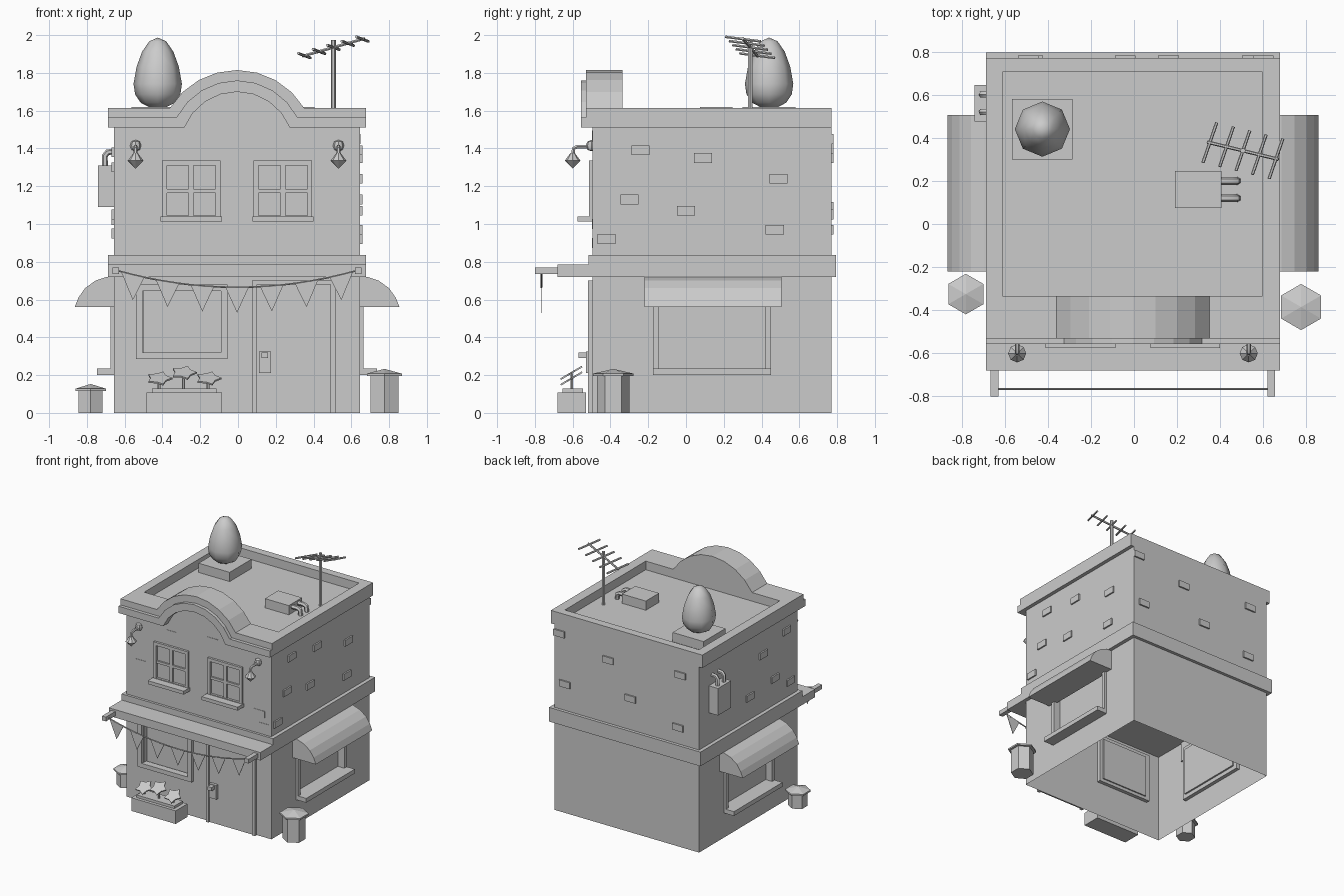
import bpy, bmesh, math
from mathutils import Vector, Matrix

if "Cube" in bpy.data.objects:
    bpy.data.objects.remove(bpy.data.objects["Cube"])

GREY = (0.6, 0.6, 0.6, 1)
mat = bpy.data.materials.new("plain_grey")
mat.use_nodes = True
mat.diffuse_color = GREY
mat.node_tree.nodes["Principled BSDF"].inputs["Base Color"].default_value = GREY
CX = -0.005                     # centre line of the building
FRONT, BACK, HALF = -0.495, 0.77, 0.652


def finish(name, bm, smooth=None):
    bmesh.ops.recalc_face_normals(bm, faces=bm.faces)
    me = bpy.data.meshes.new(name)
    bm.to_mesh(me)
    bm.free()
    me.materials.append(mat)
    ob = bpy.data.objects.new(name, me)
    bpy.context.collection.objects.link(ob)
    if smooth:
        bpy.ops.object.select_all(action='DESELECT')
        ob.select_set(True)
        bpy.context.view_layer.objects.active = ob
        bpy.ops.object.shade_smooth_by_angle(angle=math.radians(smooth))
    return ob


def boxes(name, corners):
    bm = bmesh.new()
    for a, b in corners:
        a, b = Vector(a), Vector(b)
        size = [abs(v) for v in b - a]
        m = Matrix.Translation((a + b) / 2) @ Matrix.Diagonal((*size, 1))
        bmesh.ops.create_cube(bm, size=1, matrix=m)
    return finish(name, bm)


def extrude(name, verts, faces, vec):
    bm = bmesh.new()
    vs = [bm.verts.new(v) for v in verts]
    fs = [bm.faces.new([vs[i] for i in f]) for f in faces]
    new = bmesh.ops.extrude_face_region(bm, geom=fs, use_keep_orig=True)["geom"]
    bmesh.ops.translate(bm, vec=vec, verts=[g for g in new if isinstance(g, bmesh.types.BMVert)])
    return finish(name, bm)


def lathe(name, profile, sides, loc, turn=0.0, smooth=None):
    bm = bmesh.new()
    rings = []
    for r, z in profile:
        n = sides if r else 1
        angles = [turn + math.tau * i / sides for i in range(n)]
        rings.append([bm.verts.new((loc[0] + r * math.cos(a), loc[1] + r * math.sin(a), loc[2] + z))
                      for a in angles])
    for p, q in zip(rings, rings[1:]):
        for i in range(sides):
            j = (i + 1) % sides
            quad = [p[i % len(p)], p[j % len(p)], q[j % len(q)], q[i % len(q)]]
            bm.faces.new(list(dict.fromkeys(quad)))
    for ring in (rings[0], rings[-1]):
        if len(ring) > 2:
            bm.faces.new(ring)
    return finish(name, bm, smooth)


def tube(name, paths, r):
    cu = bpy.data.curves.new(name, 'CURVE')
    cu.dimensions, cu.bevel_depth, cu.bevel_resolution, cu.use_fill_caps = '3D', r, 1, True
    for pts in paths:
        sp = cu.splines.new('POLY')
        sp.points.add(len(pts) - 1)
        for p, co in zip(sp.points, pts):
            p.co = (*co, 1)
    tmp = bpy.data.objects.new(name + "_path", cu)
    bm = bmesh.new()
    bm.from_mesh(tmp.to_mesh())
    bpy.data.objects.remove(tmp)
    return finish(name, bm, 40)


# Wall frames of reference: along the wall, height, distance outward
def front(u, z, d): return (u, FRONT - d, z)
def back(u, z, d): return (u, BACK + d, z)
def side(s): return lambda u, z, d: (CX + s * (HALF + d), u, z)


def on_wall(name, place, rects):
    return boxes(name, [(place(u0, z0, d0), place(u1, z1, d1)) for u0, u1, z0, z1, d0, d1 in rects])


def border(u0, u1, z0, z1, w, d):
    return [(u0, u0 + w, z0, z1, -.03, d), (u1 - w, u1, z0, z1, -.03, d),
            (u0 + w, u1 - w, z0, z0 + w, -.03, d), (u0 + w, u1 - w, z1 - w, z1, -.03, d)]


# Ground floor: open shell with recessed window panes
bm = bmesh.new()
L, R, TOP = CX - HALF, CX + HALF, 0.74


def shell_wall(place, u0, u1, hole=None):
    def ring(a, b, c, e, d):
        return [bm.verts.new(place(u, z, d)) for u, z in ((a, c), (b, c), (b, e), (a, e))]
    outer = ring(u0, u1, 0, TOP, 0)
    if not hole:
        bm.faces.new(outer)
        return
    loops = [outer, ring(*hole, 0), ring(*hole, -.04)]
    for p, q in zip(loops, loops[1:]):
        for i in range(4):
            j = (i + 1) % 4
            bm.faces.new((p[i], p[j], q[j], q[i]))
    bm.faces.new(loops[2])


shell_wall(front, L, R, (-.5, -.085, .31, .65))
shell_wall(back, L, R)
for s in (-1, 1):
    shell_wall(side(s), FRONT, BACK, (-.145, .42, .235, .62))
bmesh.ops.remove_doubles(bm, verts=bm.verts, dist=1e-4)
finish("ground_floor", bm)

# Shop window, door and handle
on_wall("shop_window_frame", front, border(-.54, -.055, .285, .68, .035, .025))
on_wall("door_frame", front, [(.075, .1, 0, .7, 0, .025), (.49, .515, 0, .7, 0, .025),
                              (.1, .49, .68, .7, 0, .025)])
on_wall("door", front, [(.1, .49, 0, .68, 0, .012)])
on_wall("door_handle", front, [(.11, .175, .21, .325, 0, .035), (.125, .16, .29, .32, .03, .075)])

# Side windows with sills and rounded awnings
for s, tag in ((-1, "right"), (1, "left")):
    on_wall(tag + "_window_frame", side(s), border(-.175, .45, .2, .65, .032, .018))
    on_wall(tag + "_window_sill", side(s), [(-.175, .45, .2, .235, 0, .09)])
    prof = [(.64, .56), (.64, .72), (.69, .72), (.75, .7), (.805, .66), (.84, .61), (.86, .56)]
    extrude(tag + "_awning", [(CX + s * x, -.22, z) for x, z in prof], [range(len(prof))], (0, .725, 0))

# Band between the floors, canopy and brackets
boxes("floor_band", [((CX - .682, -.515, .72), (CX + .682, .795, .835))])
boxes("front_canopy", [((CX - .682, -.68, .72), (CX + .682, -.51, .785))])
boxes("canopy_brackets", [((CX + s * .642 - .018, -.8, .735), (CX + s * .642 + .018, -.67, .77))
                          for s in (-1, 1)])


# Bunting
def sag(x): return .665 + .09 * ((x - CX) / .64) ** 2


tube("bunting_rope", [[(x, -.766, sag(x)) for x in [CX + .08 * i for i in range(-8, 9)]]], .005)
for i in range(-3, 4):
    x = CX + i * .184
    pts = [(x - .062, -.768, sag(x - .062)), (x + .062, -.768, sag(x + .062)), (x, -.768, sag(x) - .135)]
    extrude("bunting_flag", pts, [(0, 1, 2)], (0, .004, 0))

# Upper floor with roof deck and parapet
boxes("upper_floor", [((L, FRONT, .82), (R, BACK, 1.51))])
boxes("roof_deck", [((L, FRONT, 1.5), (R, BACK, 1.545))])
boxes("parapet", [((CX - .682, FRONT, 1.51), (-.61, BACK, 1.615)),
                  ((.597, FRONT, 1.51), (CX + .682, BACK, 1.615)),
                  ((-.61, .705, 1.51), (.597, BACK, 1.615)),
                  ((-.61, FRONT, 1.51), (.597, -.335, 1.615))])


# Curved gable and its two stepped mouldings
def arch(r, z, y):
    a0 = math.acos((z - 1.4) / r)
    arc = [a0 * (i / 4 - 1) for i in range(9)]
    pts = [(CX + r * math.sin(a), y, 1.4 + r * math.cos(a)) for a in arc]
    return [(CX - .682, y, z)] + pts + [(CX + .682, y, z)]


gable = arch(.415, 1.615, FRONT)[1:-1]
extrude("gable", gable, [range(len(gable))], (0, .16, 0))
levels = [(.3, 1.51), (.36, 1.565), (.415, 1.615)]
for name, k, y in (("gable_moulding", 0, -.557), ("gable_cap", 1, -.53)):
    low, high = arch(*levels[k], y), arch(*levels[k + 1], y)
    n = len(low)
    extrude(name, low + high, [(i, i + 1, n + i + 1, n + i) for i in range(n - 1)], (0, FRONT - y + .01, 0))

# Upper windows and wall lamps
for s in (-1, 1):
    c = CX + s * .243
    on_wall("upper_window", front, border(c - .155, c + .155, 1.02, 1.335, .026, .018) +
            [(c - .013, c + .013, 1.04, 1.32, 0, .014), (c - .14, c + .14, 1.165, 1.185, 0, .014)])
    on_wall("upper_window_sill", front, [(c - .162, c + .162, 1.012, 1.04, 0, .08)])
    x = CX + s * .537
    lathe("lamp_mount", [(0, -.03), (.022, -.022), (.03, 0), (.022, .022), (0, .03)], 8, (x, -.5, 1.415), 0, 40)
    tube("lamp_arm", [[(x, -.49, 1.41), (x, -.575, 1.41), (x, -.595, 1.4), (x, -.6, 1.36)]], .011)
    lathe("lamp_shade", [(0, -.042), (.042, 0), (.012, .04), (0, .04)], 8, (x, -.6, 1.335))

# Raised bricks
bricks = {
    "back": (back, .012, [(.6, 1.45), (.16, 1.35), (-.49, 1.4), (.55, 1.05), (-.04, 1.09), (-.47, .97)]),
    "left": (side(1), .012, [(-.24, 1.39), (.09, 1.35), (.49, 1.24), (-.3, 1.13), (0, 1.07), (.47, .97), (-.42, .92)]),
    "right": (side(-1), .012, [(-.35, 1.38), (-.05, 1.3), (.12, 1.02), (-.2, 1.05), (-.4, .95)]),
    "front": (front, .003, [(-.25, 1.43), (.12, 1.47), (-.53, 1.12), (.54, 1.0), (.58, .9)])}
for tag, (place, d, spots) in bricks.items():
    on_wall(tag + "_bricks", place, [(u - .048, u + .048, z - .026, z + .026, -.01, d) for u, z in spots])

# Meter box with pipes on the right wall
boxes("meter_box", [((-.74, .475, 1.09), (L + .01, .645, 1.31))])
tube("meter_pipes", [[(-.705, y, 1.3), (-.705, y, 1.36), (-.69, y, 1.38), (-.64, y, 1.385)]
                     for y in (.52, .6)], .016)

# Egg ornament on its plinth
boxes("egg_plinth", [((-.565, .3, 1.54), (-.285, .58, 1.62))])
egg = [(0, .375), (.045, .355), (.083, .3), (.112, .22), (.128, .13), (.12, .075), (.09, .03), (.045, .006), (0, 0)]
lathe("egg", egg, 8, (-.425, .44, 1.612), 0, 60)

# Roof unit with bent pipes
boxes("roof_unit", [((.19, .075, 1.54), (.405, .245, 1.62))])
tube("roof_unit_pipes", [[(.39, y, 1.595), (.455, y, 1.595), (.475, y, 1.585), (.48, y, 1.54)]
                         for y in (.12, .2)], .018)

# Antenna
tube("antenna_pole", [[(.505, .34, 1.54), (.505, .34, 1.975)]], .013)
mid, boom, rod = Vector((.505, .34, 1.935)), Vector((.165, -.04, .047)), Vector((.032, .093, -.012))
tube("antenna_boom", [[mid - boom, mid + boom]], .008)
tube("antenna_rods", [[mid + boom * k - rod, mid + boom * k + rod]
                      for k in (-.93, -.46, 0, .46, .93)], .0075)

# Planter with flowers
boxes("planter", [((-.485, -.68, 0), (-.085, -.53, .107)), ((-.455, -.655, .1), (-.115, -.545, .128))])
for x, z in ((-.418, .178), (-.288, .208), (-.158, .178)):
    tube("flower_stem", [[(x, -.605, .11), (x, -.605, z)]], .008)
    petals = []
    for i in range(10):
        r, a = (.07, .045)[i % 2], math.tau * i / 10
        petals.append((x + r * math.cos(a), -.605 + r * .85 * math.sin(a), z + r * .5 * math.sin(a)))
    extrude("flower_head", petals, [range(10)], (0, -.004, .008))

# Hexagonal bins with pointed lids
for name, x, y, rb, rl, h in (("small_bin", -.78, -.325, .073, .094, .115), ("large_bin", .775, -.385, .086, .107, .195)):
    lathe(name, [(rb, 0), (rb, h), (rl, h), (rl, h + .013), (0, h + .038)], 6, (x, y, 0), math.pi / 6)
